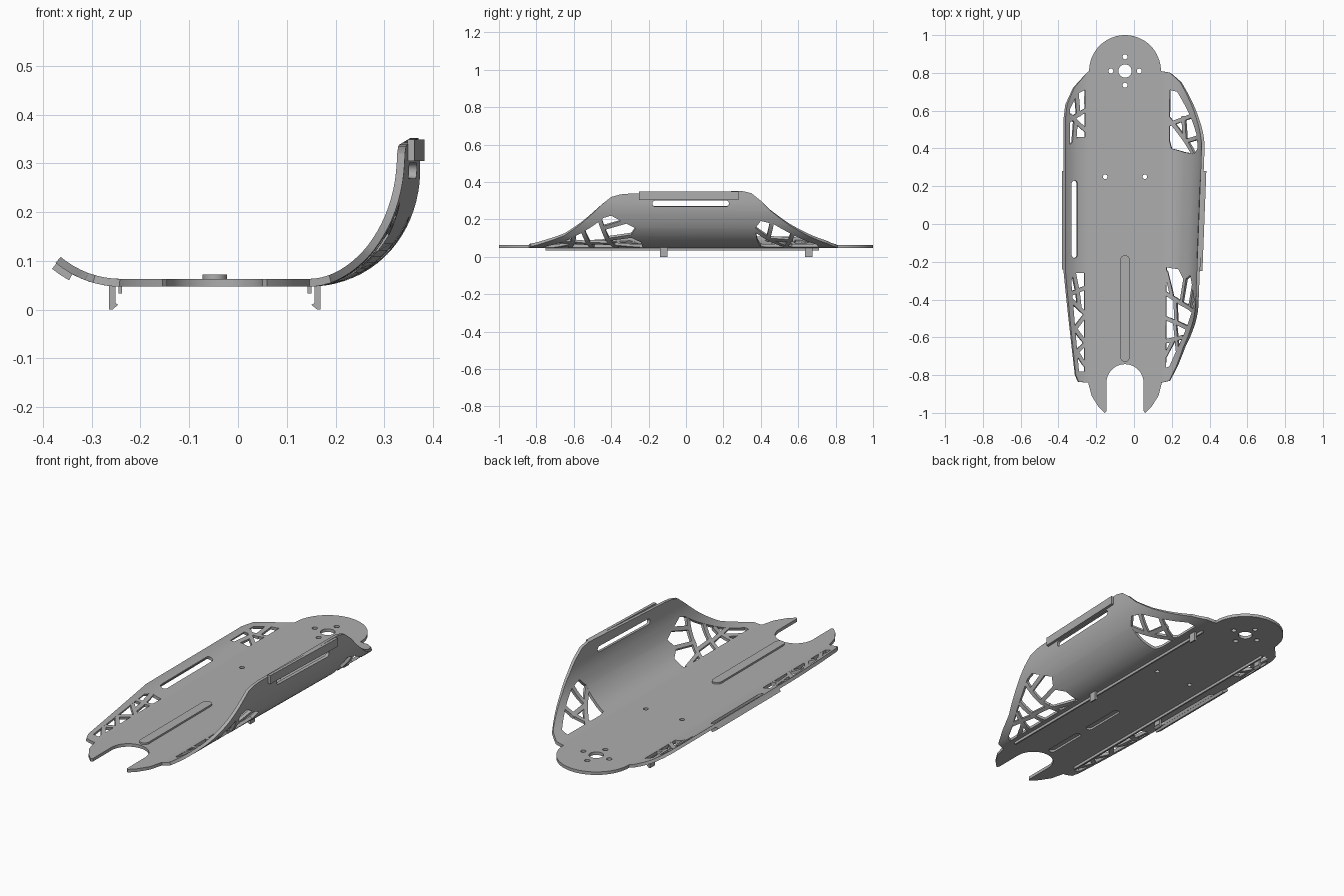
import bpy
import bmesh
from math import sin, cos, acos, pi, hypot

cube = bpy.data.objects.get("Cube")
if cube:
    bpy.data.objects.remove(cube, do_unlink=True)

grey = bpy.data.materials.new("grey plastic")
grey.use_nodes = True
colour = (0.42, 0.42, 0.42, 1)
grey.diffuse_color = colour
grey.node_tree.nodes["Principled BSDF"].inputs["Base Color"].default_value = colour

# The shell is laid out as a flat sheet (u across, y along, w thickness), cut, then bent.
MID, HALF = -0.0475, 0.008
FLOOR = 0.055
RIGHT_FOLD, LEFT_FOLD = 0.145, -0.24
TALL, WIDE, LOW = 0.245, 0.205, 0.2
RIGHT_SCALE = 0.225


def tall(t, y):
    """Sheet point on the tall wing at bend angle t."""
    return RIGHT_FOLD + RIGHT_SCALE * t, y


def low(t, y):
    """Sheet point on the low wing at bend angle t."""
    return LEFT_FOLD - LOW * t, y


def tall_at_height(y, z):
    drop = (FLOOR + TALL - z) / TALL
    t = acos(min(drop, 1)) if drop > 0 else pi / 2 - drop
    return tall(t, y)


def bend(co):
    u, y, w = co
    if u > RIGHT_FOLD:
        t = (u - RIGHT_FOLD) / RIGHT_SCALE
        a = min(t, pi / 2)
        reach = WIDE * (1 + 0.19 * y) - w
        x = RIGHT_FOLD + reach * sin(a)
        z = FLOOR + TALL - (TALL - w) * cos(a) + TALL * (t - a)
        return x, y, z
    if u < LEFT_FOLD:
        t = (LEFT_FOLD - u) / LOW
        return LEFT_FOLD - (LOW - w) * sin(t), y, FLOOR + LOW - (LOW - w) * cos(t)
    return u, y, FLOOR + w


def add_prism(bm, outline, w0, w1):
    lower = [bm.verts.new((u, y, w0)) for u, y in outline]
    upper = [bm.verts.new((u, y, w1)) for u, y in outline]
    bm.faces.new(lower)
    bm.faces.new(upper)
    n = len(outline)
    for i in range(n):
        j = (i + 1) % n
        bm.faces.new((lower[i], lower[j], upper[j], upper[i]))


def make_object(name, bm):
    bmesh.ops.recalc_face_normals(bm, faces=bm.faces[:])
    mesh = bpy.data.meshes.new(name)
    bm.to_mesh(mesh)
    bm.free()
    mesh.materials.append(grey)
    obj = bpy.data.objects.new(name, mesh)
    bpy.context.collection.objects.link(obj)
    return obj


def sheet(name, outlines, w0=-HALF, w1=HALF, cutter=None):
    """Flat prisms, split into strips over the folds, cut, then bent."""
    bm = bmesh.new()
    for outline in outlines:
        add_prism(bm, outline, w0, w1)
    strips = [RIGHT_FOLD + 0.0177 * i for i in range(24)]
    strips += [LEFT_FOLD - 0.0177 * i for i in range(9)]
    for u in strips:
        geom = bm.verts[:] + bm.edges[:] + bm.faces[:]
        bmesh.ops.bisect_plane(bm, geom=geom, plane_co=(u, 0, 0), plane_no=(1, 0, 0))
    obj = make_object(name, bm)
    select_only(obj)
    if cutter:
        cut = obj.modifiers.new("openings", 'BOOLEAN')
        cut.operation = 'DIFFERENCE'
        cut.solver = 'EXACT'
        cut.object = cutter
        bpy.ops.object.modifier_apply(modifier=cut.name)
    for v in obj.data.vertices:
        v.co = bend(v.co)
    obj.data.update()
    bpy.ops.object.shade_smooth_by_angle(angle=0.5)
    return obj


def select_only(obj):
    bpy.ops.object.select_all(action='DESELECT')
    obj.select_set(True)
    bpy.context.view_layer.objects.active = obj


def arc(cx, cy, r, start, end, steps):
    angles = [start + (end - start) * i / steps for i in range(steps + 1)]
    return [(cx + r * cos(a), cy + r * sin(a)) for a in angles]


def circle(cx, cy, r):
    return arc(cx, cy, r, 0, 2 * pi, 24)[:-1]


def capsule(cx, r, y0, y1):
    return arc(cx, y1 - r, r, 0, pi, 8) + arc(cx, y0 + r, r, pi, 2 * pi, 8)


def rectangle(u0, u1, y0, y1):
    return [(u0, y0), (u1, y0), (u1, y1), (u0, y1)]


def bar(wing, t0, y0, t1, y1, width=0.011):
    """Strut outline between two wing points, slightly overrunning its ends."""
    (a, b), (c, d) = wing(t0, y0), wing(t1, y1)
    length = hypot(c - a, d - b)
    p, q = (c - a) / length * width, (d - b) / length * width
    return [(a - p + q, b - q - p), (c + p + q, d + q - p),
            (c + p - q, d + q + p), (a - p - q, b - q + p)]


# Outline: tall wing, round tail, low wing, fork
tall_edge = [(-.83, .063), (-.75, .085), (-.65, .12), (-.55, .19), (-.45, .28),
             (-.4, .32), (-.35, .334), (-.3, .338), (.3, .352), (.35, .34),
             (.4, .3), (.45, .25), (.55, .175), (.65, .12), (.75, .08), (.8, .06)]
low_edge = [(.05, .8), (.41, .72), (.64, .63), (.7, .55), (.7, -.24),
            (.36, -.8), (.28, -.835), (.05, -.84)]
prong = [(.195, -.84), (.177, -.91), (.142, -.965), (.107, -1), (.098, -.99)]
outline = [tall_at_height(y, z) for y, z in tall_edge]
outline += arc(MID, .81, .19, 0, pi, 32)
outline += [low(t, y) for t, y in low_edge]
outline += [(MID - d, y) for d, y in prong]
outline += arc(MID, -.84, .098, pi, 0, 20)
outline += [(MID + d, y) for d, y in reversed(prong)]

# Lattice windows and the struts that cross them
windows = [
    (tall, [(.14, -.76), (.25, -.755), (.48, -.67), (.76, -.58), (1, -.5), (1.2, -.44),
            (1.25, -.4), (.95, -.27), (.7, -.3), (.5, -.24), (.14, -.23)]),
    (tall, [(.2, .71), (.38, .7), (.56, .64), (.8, .56), (1.05, .47), (1.13, .4),
            (.95, .37), (.6, .38), (.25, .4), (.2, .44)]),
    (low, [(.12, -.78), (.27, -.78), (.5, -.3), (.4, -.26), (.12, -.26)]),
    (low, [(.1, .71), (.3, .69), (.54, .61), (.54, .42), (.3, .46), (.1, .46)]),
]
tall_bars = [
    (.14, -.37, .6, -.42), (.6, -.42, .72, -.29), (.6, -.42, 1.14, -.46),
    (.95, -.44, 1.1, -.33), (.14, -.5, .85, -.55), (.4, -.4, .45, -.52),
    (.14, -.62, .65, -.6), (.4, -.52, .5, -.66), (.14, -.69, .35, -.62), (.3, -.38, .14, -.26),
    (.2, .53, .75, .57), (.2, .55, .9, .37), (.65, .44, 1.1, .46), (.55, .56, .6, .46),
]
low_bars = [
    (.12, -.34, .5, -.37), (.3, -.36, .4, -.27), (.12, -.47, .45, -.41), (.3, -.36, .25, -.44),
    (.12, -.49, .4, -.56), (.12, -.62, .4, -.55), (.12, -.64, .34, -.68), (.12, -.74, .32, -.68),
    (.1, .6, .54, .55), (.28, .58, .33, .69), (.1, .5, .5, .57), (.36, .54, .4, .44),
]

# Openings: windows, grip slots, tail and deck holes
bm = bmesh.new()
openings = [[wing(t, y) for t, y in points] for wing, points in windows]
openings += [capsule(tall(1.51, 0)[0], .014, -.18, .23), capsule(low(.4, 0)[0], .018, -.18, .23)]
openings += [circle(MID, .81, .035)]
for dx, dy in ((1, 0), (-1, 0), (0, 1), (0, -1)):
    openings.append(circle(MID + .075 * dx, .81 + .075 * dy, .013))
openings += [circle(MID + side * .105, .25, .012) for side in (-1, 1)]
for hole in openings:
    add_prism(bm, hole, -.05, .05)
# Shallow grooves beneath the deck ridge
for y0, y1 in ((-.71, -.48), (-.42, -.18)):
    add_prism(bm, capsule(MID, .017, y0, y1), -.05, .003)
cutter = make_object("opening_cutter", bm)
cutter.hide_render = True

sheet("shell", [outline], cutter=cutter)
bpy.data.objects.remove(cutter, do_unlink=True)

sheet("tall_wing_lattice", [bar(tall, *b) for b in tall_bars], -.0075, .0075)
sheet("low_wing_lattice", [bar(low, *b) for b in low_bars], -.0075, .0075)
sheet("deck_ridge", [capsule(MID, .025, -.73, -.165)], HALF - .003, .017)

# Thick lips outside the wing tops
sheet("tall_wing_lip", [rectangle(tall(1.59, 0)[0], tall(1.77, 0)[0], -.25, .28)], -.022, -.007)
sheet("low_wing_lip", [rectangle(low(.69, 0)[0], low(.5, 0)[0], -.24, .28)], -.022, -.007)

# Underside rails and hooked clips, mirrored about the deck centre
hook = [(.217, 0), (.21, 0), (.198, .01), (.204, .013), (.204, .05), (.217, .05)]
rail = [(.19, .033), (.198, .033), (.198, .05), (.19, .05)]
for side, label in ((1, "left"), (-1, "right")):
    parts = (("rail", rail, -.75, .71), ("front_clip", hook, -.14, -.1), ("back_clip", hook, .635, .675))
    for part, profile, y0, y1 in parts:
        bm = bmesh.new()
        add_prism(bm, [(MID + side * d, z) for d, z in profile], y0, y1)
        for v in bm.verts:
            v.co = (v.co.x, v.co.z, v.co.y)
        make_object(label + "_" + part, bm)
